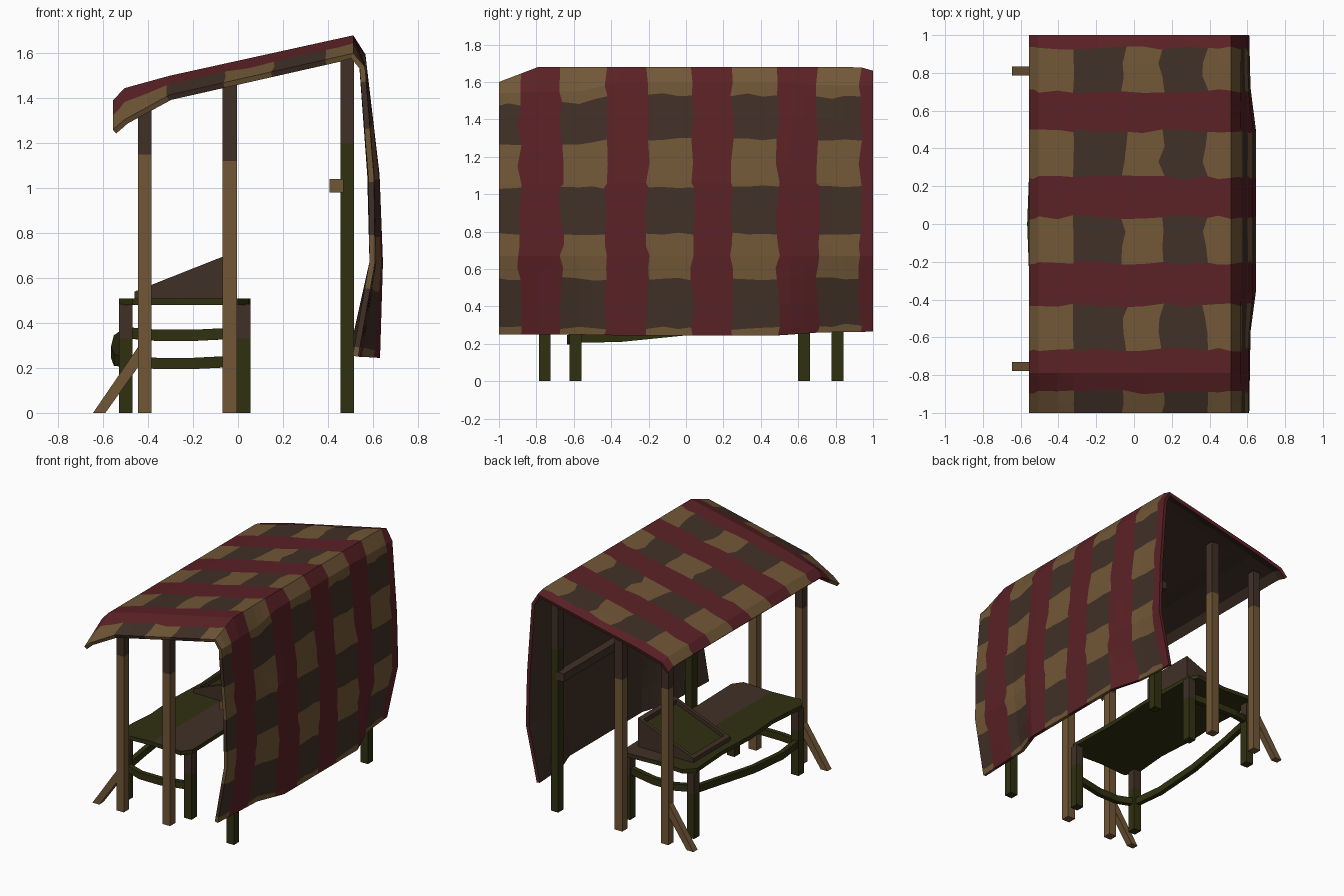
import bpy, bmesh, math, random
from mathutils import Vector

if "Cube" in bpy.data.objects:
    bpy.data.objects.remove(bpy.data.objects["Cube"])
random.seed(4)


def srgb(r, g, b):
    f = lambda c: (c / 255 / 12.92) if c < 10 else ((c / 255 + 0.055) / 1.055) ** 2.4
    return (f(r), f(g), f(b), 1)


def material(name, rgb):
    m = bpy.data.materials.new(name)
    m.diffuse_color = srgb(*rgb)
    m.use_nodes = True
    m.node_tree.nodes["Principled BSDF"].inputs["Base Color"].default_value = m.diffuse_color
    return m


RED = material("dark red cloth", (90, 33, 37))
TAN = material("tan", (113, 87, 55))
BROWN = material("dark brown", (64, 48, 38))
GREEN = material("moss green", (48, 48, 17))


def finish(name, bm, mats, fix=True):
    if fix:
        bmesh.ops.recalc_face_normals(bm, faces=bm.faces)
    me = bpy.data.meshes.new(name)
    bm.to_mesh(me)
    bm.free()
    for m in mats:
        me.materials.append(m)
    ob = bpy.data.objects.new(name, me)
    bpy.context.collection.objects.link(ob)
    return ob


def cut(bm, co, no):
    bmesh.ops.bisect_plane(bm, geom=bm.verts[:] + bm.edges[:] + bm.faces[:], plane_co=co, plane_no=no)


def box(name, x0, x1, y0, y1, z0, z1, mats, split=None):
    """Box; faces above height `split` take the second material."""
    bm = bmesh.new()
    bmesh.ops.create_cube(bm, size=1)
    for v in bm.verts:
        v.co = Vector(((x0 + x1) / 2 + v.co.x * (x1 - x0), (y0 + y1) / 2 + v.co.y * (y1 - y0),
                       (z0 + z1) / 2 + v.co.z * (z1 - z0)))
    if split:
        cut(bm, (0, 0, split), (0, 0, 1))
        for f in bm.faces:
            f.material_index = int(f.calc_center_median().z > split)
    return finish(name, bm, mats)


def prism(name, pts, y0, y1, mat):
    """Polygon in xz pushed along y."""
    bm = bmesh.new()
    f = bm.faces.new([bm.verts.new((x, y0, z)) for x, z in pts])
    r = bmesh.ops.extrude_face_region(bm, geom=[f])
    bmesh.ops.translate(bm, vec=(0, y1 - y0, 0), verts=[v for v in r["geom"] if isinstance(v, bmesh.types.BMVert)])
    return finish(name, bm, [mat])


def bar(name, path, w, h, mat):
    """Square bar swept along a bent path."""
    path = [Vector(p) for p in path]
    bm = bmesh.new()
    rings = []
    for i, p in enumerate(path):
        d = path[min(i + 1, len(path) - 1)] - path[max(i - 1, 0)]
        s = d.cross(Vector((0, 0, 1))).normalized() * w / 2
        u = Vector((0, 0, h / 2))
        rings.append([bm.verts.new(p + a) for a in (s + u, u - s, -s - u, s - u)])
    for a, b in zip(rings, rings[1:]):
        for k in range(4):
            bm.faces.new((a[k], a[(k + 1) % 4], b[(k + 1) % 4], b[k]))
    bm.faces.new(rings[0])
    bm.faces.new(rings[-1])
    return finish(name, bm, [mat])


# --- cloth: profile in the middle, at the front end and at the back end
MID = [(-.557, 1.39), (-.505, 1.445), (-.305, 1.50), (.513, 1.68), (.567, 1.595), (.63, 1.06), (.645, .67), (.632, .245)]
FRONT = [(-.557, 1.26), (-.505, 1.305), (-.305, 1.415), (.513, 1.60), (.565, 1.54), (.605, 1.05), (.61, .67), (.535, .25)]
BACK = [(-.557, 1.37), (-.505, 1.425), (-.305, 1.48), (.513, 1.66), (.562, 1.58), (.60, 1.06), (.61, .67), (.52, .265)]
BANDS = [1.925, 2.31, 2.55, 2.835, 4.12, 4.56, 5.05, 5.69, 6.29, 6.91]
STRIPES = [-.89, -.665, -.43, -.205, .035, .245, .49, .705, .93]


def ramp(v, pts):
    for (a, p), (b, q) in zip(pts, pts[1:]):
        if v <= b:
            return p + (q - p) * (v - a) / (b - a)
    return pts[-1][1]


def cloth_point(t, y):
    i = min(int(t), 6)
    k = t - i
    mix = lambda P: Vector((P[i][0] + (P[i + 1][0] - P[i][0]) * k, 0, P[i][1] + (P[i + 1][1] - P[i][1]) * k))
    roof = ramp(y, [(-1, 1), (-.79, 0), (.93, 0), (1, 1)])
    wall = ramp(y, [(-1, 1), (-.57, .8), (-.36, 0), (.5, 0), (.72, .8), (1, 1)])
    w = roof + (wall - roof) * min(max(t - 3, 0), 1)
    p = mix(MID).lerp(mix(FRONT if y < 0 else BACK), w)
    p.y = y
    return p


rows = sorted(set(BANDS + list(range(8)) + [.5, 1.5, 2.12, 2.43, 2.69, 2.92, 4.34, 4.8, 5.37, 5.85, 6.15, 6.6]))
cols = sorted(STRIPES + [-1, -.95, -.79, -.72, -.57, -.5, -.36, -.28, -.12, -.04, .1, .18, .33, .41, .56, .64, .78, .85, 1])
bm = bmesh.new()
grid = []
for t in rows:
    line = []
    for y in cols:
        jy = random.uniform(-.012, .012) if y in STRIPES else 0
        jt = random.uniform(-.022, .022) if t in BANDS else 0
        line.append(bm.verts.new(cloth_point(t + jt, y + jy)))
    grid.append(line)
for i in range(len(rows) - 1):
    for j in range(len(cols) - 1):
        f = bm.faces.new((grid[i][j], grid[i + 1][j], grid[i + 1][j + 1], grid[i][j + 1]))
        t, y = (rows[i] + rows[i + 1]) / 2, (cols[j] + cols[j + 1]) / 2
        if sum(s < y for s in STRIPES) % 2:
            f.material_index = 0
        else:
            f.material_index = 1 + sum(b < t for b in BANDS) % 2
bm.normal_update()
if sum(f.normal.z for f in bm.faces) < 0:
    bmesh.ops.reverse_faces(bm, faces=bm.faces)
cloth = finish("cloth_cover", bm, [RED, TAN, BROWN], fix=False)
sol = cloth.modifiers.new("thickness", "SOLIDIFY")
sol.thickness = .025
sol.offset = -1
sol.material_offset = 2

# --- six roof posts and two slanted braces
for end, y in (("front", -.755), ("back", .81)):
    a, b = y - .031, y + .031
    box(end + "_low_post", -.445, -.384, a, b, 0, 1.43, [TAN, BROWN], 1.15)
    box(end + "_middle_post", -.068, -.005, a, b, 0, 1.525, [TAN, BROWN], 1.12)
    box(end + "_tall_post", .456, .517, a, b, 0, 1.645, [GREEN, BROWN], 1.2)
    prism(end + "_brace", [(-.645, 0), (-.59, 0), (-.44, .21), (-.44, .3)], y - .024, y + .024, TAN)

# --- rail tying the tall posts
box("back_rail", .408, .47, -.79, .845, .98, 1.04, [BROWN])
box("rail_end", .408, .47, -.797, -.79, .98, 1.04, [TAN])

# --- table top with worn corners and a wavy front edge
outline = [(-.47, -.67), (-.25, -.655), (.0, -.67), (.05, -.60), (.04, -.2), (.055, .2), (.045, .62), (0, .70),
           (-.25, .685), (-.46, .70), (-.53, .63), (-.51, .3), (-.525, 0), (-.505, -.3), (-.53, -.60)]
bm = bmesh.new()
f = bm.faces.new([bm.verts.new((x, y, .48)) for x, y in outline])
r = bmesh.ops.extrude_face_region(bm, geom=[f])
bmesh.ops.translate(bm, vec=(0, 0, .03), verts=[v for v in r["geom"] if isinstance(v, bmesh.types.BMVert)])
cut(bm, (-.24, 0, 0), (1, 0, 0))
bmesh.ops.recalc_face_normals(bm, faces=bm.faces)
for f in bm.faces:
    f.material_index = int(f.normal.z > .5 and f.calc_center_median().x > -.24)
finish("table_top", bm, [GREEN, BROWN])

# --- table legs and bent stretchers
for end, y in (("front", -.59), ("back", .63)):
    for side, x in (("outer", -.50), ("inner", .025)):
        box(f"{end}_{side}_table_leg", x - .03, x + .03, y - .032, y + .032, 0, .485, [GREEN, BROWN], .33)
    z = .23 if y < 0 else .355
    s = math.copysign(.03, y)
    bar(end + "_stretcher", [(-.48, y, z), (-.36, y + s, z - .01), (-.2, y + s, z - .01), (0, y, z)], .035, .05, GREEN)
bar("long_stretcher", [(-.50, -.6, .23), (-.535, -.35, .235), (-.548, 0, .27), (-.535, .35, .32), (-.50, .63, .345)],
    .035, .05, GREEN)

# --- slanted display tray
side = [(-.46, .505), (-.46, .54), (-.005, .72), (-.005, .505)]
for name, y in (("tray_front_side", .14), ("tray_back_side", .545)):
    prism(name, side, y, y + .025, BROWN)
prism("tray_low_rail", [(-.46, .505), (-.46, .54), (-.43, .552), (-.43, .505)], .16, .55, BROWN)
prism("tray_back_panel", [(-.035, .505), (-.035, .708), (-.005, .72), (-.005, .505)], .16, .55, BROWN)
prism("tray_floor", [(-.44, .505), (-.44, .52), (-.03, .68), (-.03, .66)], .16, .55, GREEN)
